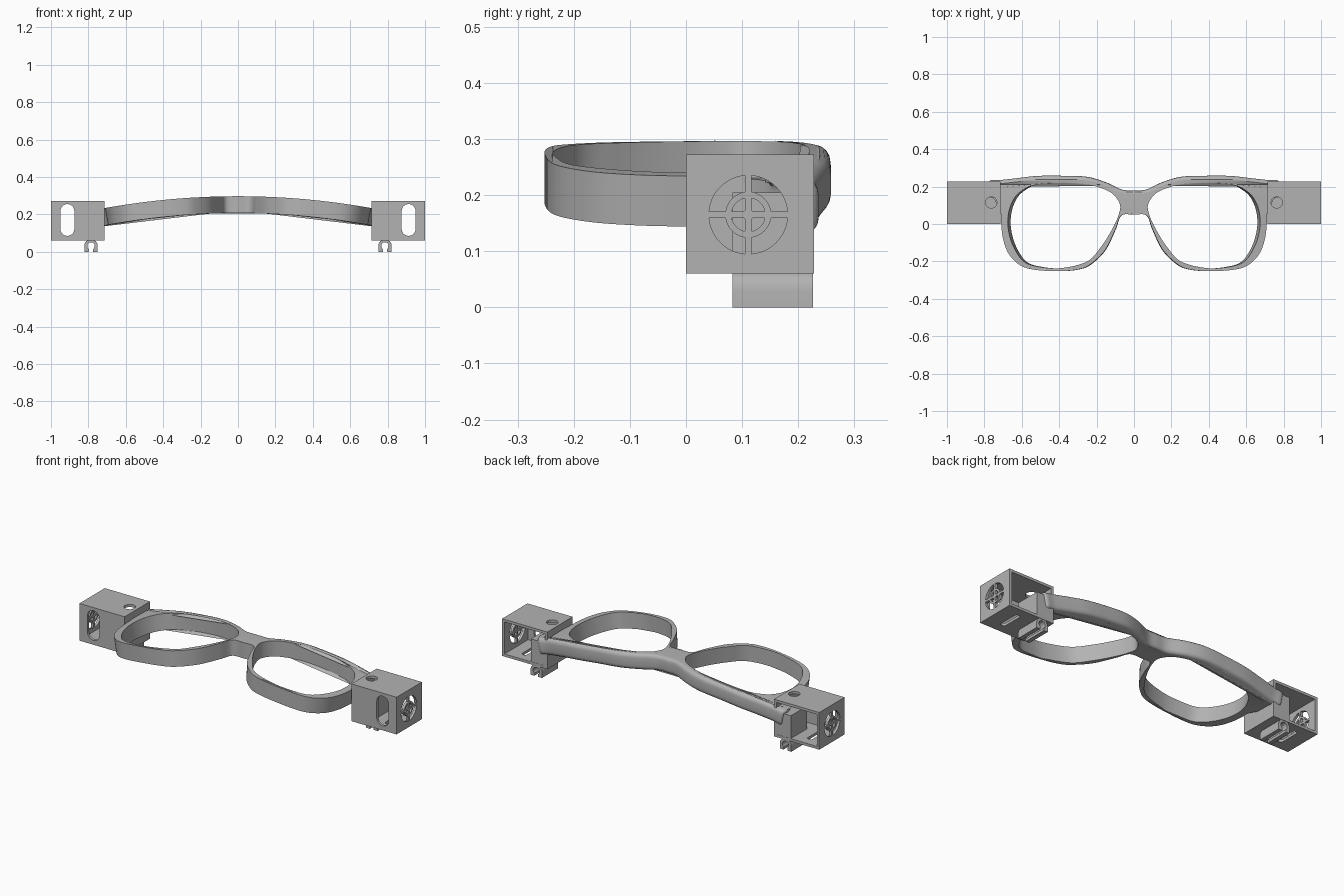
import bpy
import bmesh
import math

cube = bpy.data.objects.get("Cube")
if cube:
    bpy.data.objects.remove(cube, do_unlink=True)

grey = bpy.data.materials.new("plain_grey")
grey.use_nodes = True
COLOUR = (0.45, 0.45, 0.45, 1)
grey.diffuse_color = COLOUR
grey.node_tree.nodes["Principled BSDF"].inputs["Base Color"].default_value = COLOUR

AXES = {"x": lambda u, v, w: (w, u, v),
        "y": lambda u, v, w: (u, w, v),
        "z": lambda u, v, w: (u, v, w)}


def bake(obj):
    """Replace an object's data by its evaluated mesh."""
    deps = bpy.context.evaluated_depsgraph_get()
    mesh = bpy.data.meshes.new_from_object(obj.evaluated_get(deps))
    obj.modifiers.clear()
    return mesh


def prism(name, loops, start, end, axis="z"):
    """Fill 2D loops (inner loops become holes) and extrude along an axis."""
    curve = bpy.data.curves.new(name, "CURVE")
    curve.dimensions = "2D"
    curve.fill_mode = "BOTH"
    curve.extrude = (end - start) / 2
    for loop in loops:
        spline = curve.splines.new("POLY")
        spline.points.add(len(loop) - 1)
        for point, (u, v) in zip(spline.points, loop):
            point.co = (u, v, 0, 1)
        spline.use_cyclic_u = True
    temp = bpy.data.objects.new(name + "_curve", curve)
    bpy.context.scene.collection.objects.link(temp)
    mesh = bake(temp)
    bpy.data.objects.remove(temp, do_unlink=True)
    mid = (start + end) / 2
    bm = bmesh.new()
    bm.from_mesh(mesh)
    for v in bm.verts:
        v.co = AXES[axis](v.co.x, v.co.y, v.co.z + mid)
    bmesh.ops.remove_doubles(bm, verts=bm.verts, dist=0.0001)
    bmesh.ops.recalc_face_normals(bm, faces=bm.faces)
    bm.to_mesh(mesh)
    bm.free()
    mesh.materials.clear()
    mesh.materials.append(grey)
    obj = bpy.data.objects.new(name, mesh)
    bpy.context.scene.collection.objects.link(obj)
    return obj


def rect(u0, u1, v0, v1):
    return [(u0, v0), (u1, v0), (u1, v1), (u0, v1)]


def arc(cu, cv, r, a0, a1, n=12):
    steps = [math.radians(a0 + (a1 - a0) * i / n) for i in range(n + 1)]
    return [(cu + r * math.cos(a), cv + r * math.sin(a)) for a in steps]


def stadium(cu, v0, v1, r):
    return arc(cu, v1 - r, r, 0, 180) + arc(cu, v0 + r, r, 180, 360)


def smooth_loop(pts, n=6):
    """Closed Catmull-Rom curve through the points."""
    out = []
    for i in range(len(pts)):
        a, b, c, d = (pts[(i + k - 1) % len(pts)] for k in range(4))
        for s in range(n):
            t = s / n
            out.append(tuple(0.5 * (2 * q + (r - p) * t
                                    + (2 * p - 5 * q + 4 * r - w) * t * t
                                    + (3 * q - p - 3 * r + w) * t ** 3)
                             for p, q, r, w in zip(a, b, c, d)))
    return out


def mirrored(obj):
    mod = obj.modifiers.new("Mirror", "MIRROR")
    mod.use_mirror_merge = False
    obj.data = bake(obj)
    return obj


# Eyeglass front: outline with two lens openings
half = [(0, .18), (.065, .184), (.155, .224), (.26, .253), (.4, .258), (.52, .257),
        (.62, .246), (.72, .235), (.775, .232), (.78, .18), (.74, .12), (.713, .06),
        (.71, 0), (.70, -.08), (.67, -.16), (.61, -.22), (.53, -.245), (.4, -.252),
        (.30, -.243), (.235, -.217), (.155, -.14), (.1, -.03), (.068, .045), (0, .05)]
lens = [(.385, .22), (.25, .212), (.13, .172), (.077, .11), (.082, .05), (.118, -.03),
        (.175, -.12), (.25, -.2), (.39, -.236), (.51, -.228), (.59, -.2), (.645, -.12),
        (.672, -.03), (.672, .05), (.65, .12), (.61, .17), (.53, .21)]
outer = smooth_loop(half + [(-x, y) for x, y in reversed(half[1:-1])])
opening = smooth_loop(lens)
THICK = 0.09
frame = prism("eyeglass_frame", [outer, opening, [(-x, y) for x, y in opening]], -THICK, 0)

# Round the back of the brow, then bend the frame into an arch
brow = [p for p in outer if p[1] > 0.16]
ROUND = 0.024
bm = bmesh.new()
bm.from_mesh(frame.data)
for depth in (0.002, 0.007, 0.014, 0.024, 0.066, 0.076, 0.083, 0.088):
    bmesh.ops.bisect_plane(bm, geom=bm.verts[:] + bm.edges[:] + bm.faces[:],
                           plane_co=(0, 0, -depth), plane_no=(0, 0, 1))
for v in bm.verts:
    x, y, z = v.co
    edge = min(-z, THICK + z)
    if edge < ROUND and any(math.hypot(x - p, y - q) < 0.0005 for p, q in brow):
        k = 1 - max(edge, 0) / ROUND
        y -= 0.02 * (1 - math.sqrt(max(0, 1 - k * k)))
    v.co = (x + z * 0.25 * x, y, 0.297 - 0.125 * x * x + z)
bmesh.ops.recalc_face_normals(bm, faces=bm.faces)
bm.to_mesh(frame.data)
bm.free()

# Hollow end housing, open at the back
housing = prism("end_housing", [rect(.715, 1, .06, .272)], 0, .228, "y")

# Fan grille openings: two rings of sectors split by a cross
sectors = []
for r0, r1 in ((0.010, 0.03), (0.041, 0.07)):
    for quarter in range(4):
        a = quarter * 90
        g0, g1 = (math.degrees(math.asin(0.006 / r)) for r in (r0, r1))
        sectors.append(arc(.111, .165, r1, a + g1, a + 90 - g1)
                       + arc(.111, .165, r0, a + 90 - g0, a + g0))

cutters = [
    prism("cavity_cutter", [rect(.73, .985, .075, .257)], .015, .3, "y"),
    prism("front_slot_cutter", [stadium(.912, .085, .255, .037)], -.1, .05, "y"),
    prism("floor_slot_cutter", [stadium(.9, .05, .18, .015)], .03, .1, "z"),
    prism("roof_hole_cutter", [arc(.763, .115, .03, 0, 345, 23)], .24, .3, "z"),
    prism("grille_cutter", sectors, .96, 1.05, "x"),
]
for cutter in cutters:
    cutter.hide_render = True
    mod = housing.modifiers.new("Cut", "BOOLEAN")
    mod.operation = "DIFFERENCE"
    mod.solver = "EXACT"
    mod.object = cutter
housing.data = bake(housing)
for cutter in cutters:
    bpy.data.objects.remove(cutter, do_unlink=True)
housing = mirrored(housing)

# Solid mounting block inside each housing
block = mirrored(prism("mounting_block", [rect(.72, .82, .065, .205)], .083, .227, "y"))

# Open clip rail under each housing
CX, CZ = .786, .031
clip_outline = ([(CX + .036, 0)] + arc(CX, CZ, .036, 0, 180) + [(CX - .036, 0), (CX - .012, 0)]
                + arc(CX, CZ, .02, 235, -55, 16) + [(CX + .012, 0)])
clip = mirrored(prism("clip_rail", [clip_outline], .083, .226, "y"))

# Smooth shading with kept edges
bpy.ops.object.select_all(action="DESELECT")
for obj in (frame, housing, block, clip):
    obj.select_set(True)
bpy.context.view_layer.objects.active = frame
bpy.ops.object.shade_smooth_by_angle(angle=math.radians(32))
